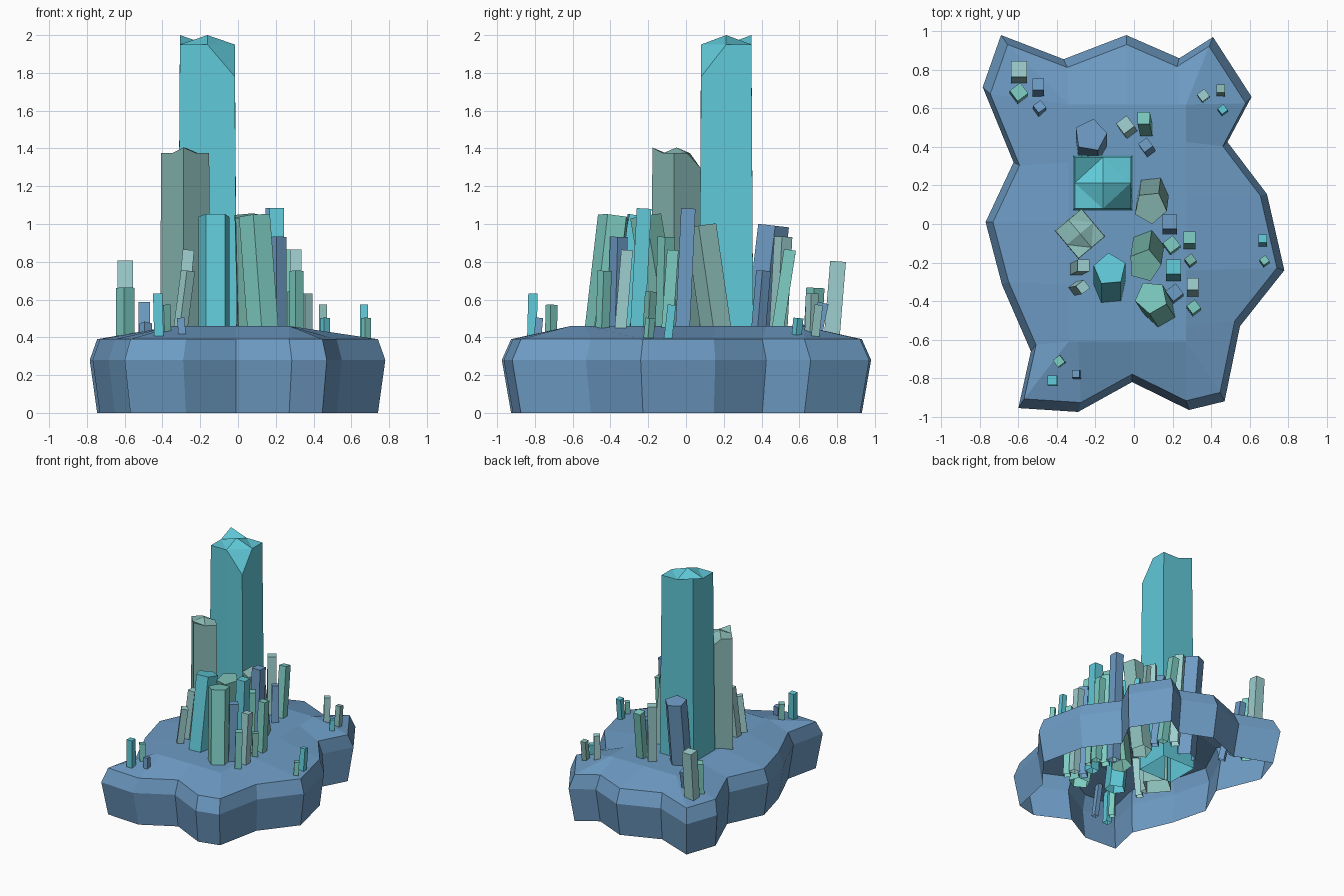
import bpy, bmesh, math
from mathutils import Vector, Matrix

if "Cube" in bpy.data.objects:
    bpy.data.objects.remove(bpy.data.objects["Cube"])


def material(name, rgb):
    lin = [((c + 0.055) / 1.055) ** 2.4 for c in rgb]
    m = bpy.data.materials.new(name)
    m.diffuse_color = (*lin, 1)
    m.use_nodes = True
    m.node_tree.nodes["Principled BSDF"].inputs["Base Color"].default_value = m.diffuse_color
    return m


BLUE = material("slate blue", (0.43, 0.61, 0.77))
TEAL = material("bright teal", (0.38, 0.79, 0.85))
MINT = material("mint", (0.49, 0.80, 0.76))
PALE = material("pale aqua", (0.62, 0.81, 0.81))
SAGE = material("grey sage", (0.54, 0.73, 0.71))
JADE = material("soft jade", (0.47, 0.72, 0.67))


def finish(name, bm, mat):
    bmesh.ops.recalc_face_normals(bm, faces=bm.faces)
    me = bpy.data.meshes.new(name)
    bm.to_mesh(me)
    bm.free()
    me.materials.append(mat)
    ob = bpy.data.objects.new(name, me)
    bpy.context.collection.objects.link(ob)


def bridge(bm, a, b):
    for i in range(len(a)):
        bm.faces.new((a[i - 1], a[i], b[i], b[i - 1]))


# Rock base: hollow shell with scalloped outline and a low plateau
OUTLINE = [(-.69, .98), (-.365, .855), (-.04, .98), (.235, .86), (.41, .97),
           (.61, .66), (.485, .425), (.69, .155), (.78, -.24), (.55, -.53),
           (.47, -.92), (.285, -.965), (-.01, -.82), (-.29, -.975), (-.6, -.955),
           (-.535, -.66), (-.685, -.315), (-.77, .01), (-.625, .32), (-.785, .71)]


def rock_base():
    bm = bmesh.new()
    rings = [[bm.verts.new((x * s, y * s, z)) for x, y in OUTLINE]
             for s, z in ((.95, 0), (1, .28), (.95, .39))]
    rings.append([bm.verts.new((min(max(x, -.34), .27), min(max(y, -.61), .62), .46))
                  for x, y in OUTLINE])
    for a, b in zip(rings, rings[1:]):
        bridge(bm, a, b)
    bm.faces.new(rings[-1])
    bmesh.ops.remove_doubles(bm, verts=bm.verts, dist=.0005)
    finish("rock_base", bm, BLUE)


# Tall square crystal with a crown: middle peak, one raised and one cut corner
def tower(name, centre, half, top, drop, cut, rot, mat, taper):
    bm = bmesh.new()
    turn = Matrix.Rotation(math.radians(rot), 3, 'Z')
    low, high = [], []
    for k in range(8):
        a = math.radians(45 * k - 135)
        i, j = round(math.cos(a)), round(math.sin(a))
        z = top - {2: cut, 6: 0}.get(k, drop)
        for ring, h, s in ((low, .08, 1), (high, z, taper)):
            p = turn @ Vector((i * half[0] * s, j * half[1] * s, 0))
            ring.append(bm.verts.new(p + Vector((*centre, h))))
    mid = bm.verts.new((*centre, top))
    bridge(bm, low, high)
    for k in range(0, 8, 2):
        a, b, c = high[k - 1], high[k], high[k + 1]
        bm.faces.new((a, b, c))
        bm.faces.new((a, c, mid))
    finish(name, bm, mat)


# Leaning prism crystal: flat top square to its axis, foot sunk into the rock
def crystal(name, x, y, lean, z, r, sides, rot, mat):
    foot = Vector((x + lean[0], y + lean[1], .44))
    tip = Vector((x, y, z - .008))
    axis = (tip - foot).normalized()
    tilt = Vector((0, 0, 1)).rotation_difference(axis)
    bm = bmesh.new()
    rings = []
    for p in (foot - axis * .3, tip):
        angles = [math.radians(rot + 360 * k / sides) for k in range(sides)]
        rings.append([bm.verts.new(p + tilt @ Vector((r * math.cos(a), r * math.sin(a), 0)))
                      for a in angles])
    bridge(bm, *rings)
    bm.faces.new(rings[1])
    finish(name, bm, mat)


# Thin square crystals stepping down in height; every other one is turned
def cluster(name, heights, ratio, lean, first_turned, *spots):
    for i, (z, (x, y, mat)) in enumerate(zip(heights, spots)):
        turned = (i in (1, 3, 4)) != first_turned
        off = (lean[0], lean[1] * (.4 if turned else 1))
        crystal(name, x, y, off, z, z * ratio * .707, 4, 82 if turned else 45, mat)


rock_base()
tower("main_tower", (-.162, .213), (.158, .145), 2.0, .05, .22, 0, TEAL, .92)
tower("second_tower", (-.28, -.05), (.097, .092), 1.405, .03, .11, 130, SAGE, .96)

# Thick five-sided crystals around the towers
crystal("thick_crystal", -.125, -.235, (0, -.1), 1.05, .087, 5, 95, TEAL)
crystal("thick_crystal", .09, -.38, (.045, -.07), 1.05, .087, 5, 120, MINT)
crystal("thick_crystal", .055, -.215, (.015, .1), 1.05, .087, 5, 75, JADE)
crystal("thick_crystal", .085, .085, (.01, .08), 1.0, .087, 5, 60, SAGE)
crystal("thick_crystal", -.225, .46, (0, -.065), 1.0, .087, 5, 80, BLUE)

# Thin crystals: middle clusters, then the small ones near the rim
TALL = (1.09, .94, .87, .76, .65)
SMALL = (.64, .58, .51)
cluster("right_crystal", TALL, .07, (0, -.03), False,
        (.185, .012, BLUE), (.195, -.105, MINT), (.288, -.07, MINT),
        (.31, -.43, MINT), (.293, -.185, JADE))
cluster("front_crystal", TALL, .071, (0, -.035), False,
        (.205, -.222, TEAL), (.21, -.355, BLUE), (.305, -.312, PALE))
cluster("rear_crystal", TALL[1:4], .073, (.015, -.065), True,
        (-.045, .515, PALE), (.05, .55, MINT), (.06, .41, BLUE))
cluster("left_crystal", TALL[2:4], .07, (-.04, -.02), False,
        (-.262, -.215, PALE), (-.265, -.327, PALE))
cluster("back_left_crystal", (.81, .67, .59, .48), .103, (0, -.03), False,
        (-.597, .805, PALE), (-.597, .685, MINT), (-.497, .725, BLUE), (-.49, .61, BLUE))
cluster("back_right_crystal", SMALL, .075, (0, -.015), True,
        (.36, .668, PALE), (.45, .703, SAGE), (.46, .595, TEAL))
cluster("right_edge_crystal", SMALL[1:], .075, (0, -.015), False,
        (.667, -.075, TEAL), (.677, -.188, MINT))
cluster("front_left_crystal", SMALL, .078, (.005, -.005), False,
        (-.425, -.81, TEAL), (-.39, -.712, MINT), (-.303, -.777, BLUE))
